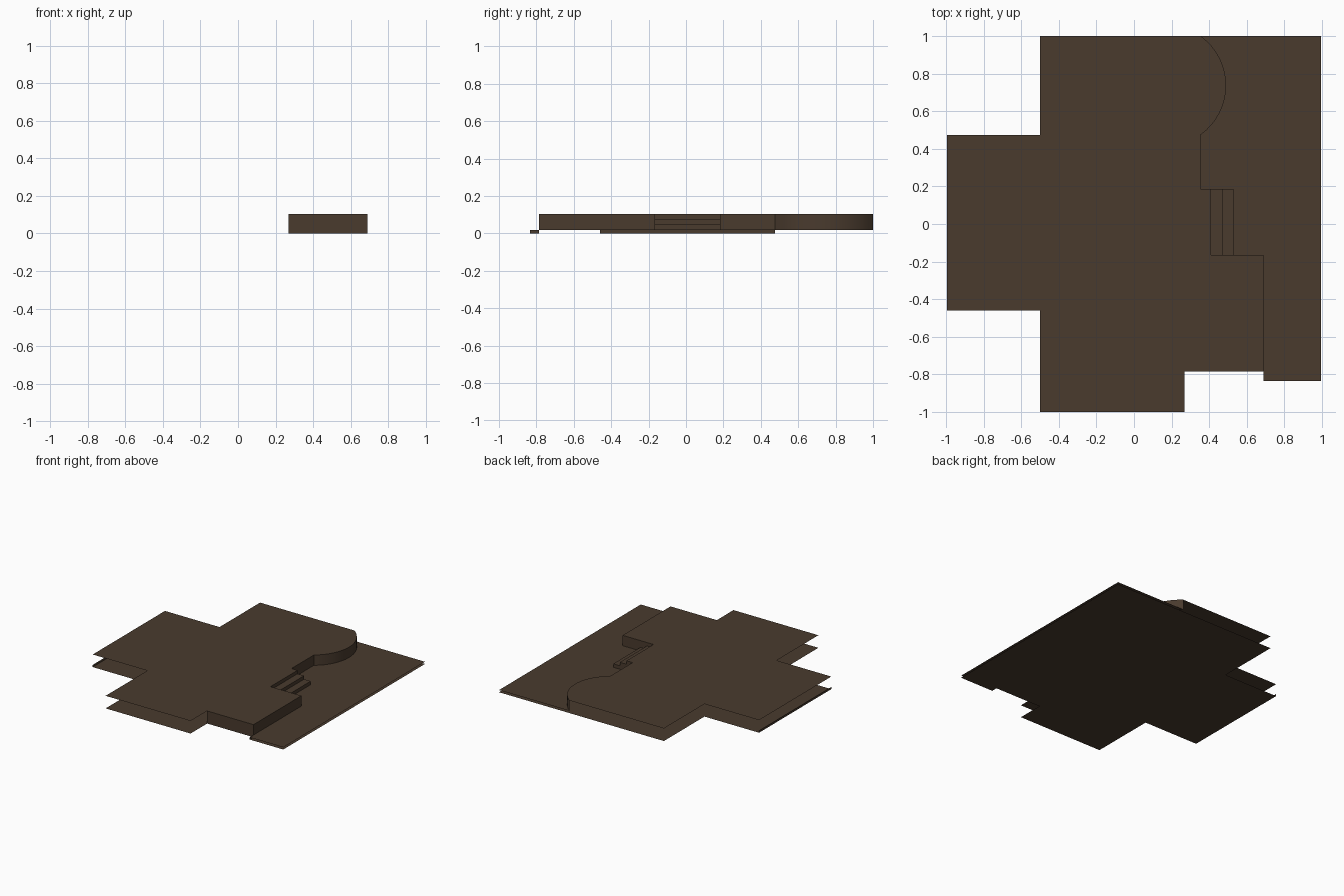
import bpy, bmesh, math

if "Cube" in bpy.data.objects:
    bpy.data.objects.remove(bpy.data.objects["Cube"])

TOP, GROUND, BASE = 0.103, 0.018, 0.0
R = 0.995

brown = bpy.data.materials.new("dark_brown_earth")
brown.diffuse_color = (0.067, 0.043, 0.027, 1)
brown.use_nodes = True
brown.node_tree.nodes["Principled BSDF"].inputs["Base Color"].default_value = brown.diffuse_color


def make_object(name, faces, smooth=False):
    """Build a mesh from a list of polygons (point lists)."""
    bm = bmesh.new()
    for pts in faces:
        bm.faces.new([bm.verts.new(p) for p in pts])
    bmesh.ops.remove_doubles(bm, verts=bm.verts[:], dist=1e-5)
    mesh = bpy.data.meshes.new(name)
    bm.to_mesh(mesh)
    bm.free()
    mesh.materials.append(brown)
    obj = bpy.data.objects.new(name, mesh)
    bpy.context.collection.objects.link(obj)
    if smooth:
        bpy.context.view_layer.objects.active = obj
        obj.select_set(True)
        bpy.ops.object.shade_smooth_by_angle(angle=math.radians(30))
        obj.select_set(False)
    return obj


def at(points, z):
    return [(x, y, z) for x, y in points]


def wall(points, z0, z1):
    """Vertical strips below a path; faces point to the left of travel."""
    return [[(*b, z0), (*a, z0), (*a, z1), (*b, z1)]
            for a, b in zip(points, points[1:])]


# Edge of the raised floor: rounded bay, straight run, then square bay
rad, half = 0.323, 0.2625
cx, cy = 0.49 - rad, 0.7375
limit = math.asin(half / rad)
bay = [(cx + rad * math.cos(t), cy + rad * math.sin(t))
       for t in (limit - 2 * limit * i / 16 for i in range(17))]
bay[0] = (bay[0][0], 1.0)
S0, S1 = 0.185, -0.165            # stair side positions
north = bay + [(0.355, S0)]
south = [(0.355, S1), (0.69, S1), (0.69, -0.785), (0.27, -0.785)]
left_side = [(-0.5, -1), (-0.5, -0.46), (-R, -0.46),
             (-R, 0.475), (-0.5, 0.475), (-0.5, 1)]

# Raised floor sheet, including the top stair tread
tread = [(0.41, S0), (0.41, S1)]
deck = north + tread + south + [(0.27, -1)] + left_side
make_object("raised_floor", [at(deck[::-1], TOP)])

# Retaining walls down to the lower ground
make_object("retaining_wall", wall(north, GROUND, TOP) + wall(south, GROUND, TOP), True)

# Three-step stair
xs = [0.355, 0.41, 0.47, 0.53]
rise = (TOP - GROUND) / 3
faces = []
for i in range(3):
    x0, x1 = xs[i], xs[i + 1]
    z = TOP - i * rise
    if i:
        faces.append(at([(x0, S1), (x1, S1), (x1, S0), (x0, S0)], z))
    faces += wall([(x1, S0), (x1, S1)], z - rise, z)
    faces += wall([(x0, S0), (x1, S0)], GROUND, z)
    faces += wall([(x1, S1), (x0, S1)], GROUND, z)
make_object("stair_steps", faces)

# Lower ground sheet beside the walls
ground = north + [(0.53, S0), (0.53, S1)] + south[:3] + [
    (0.69, -0.835), (R, -0.835), (R, 1)]
make_object("lower_ground", [at(ground, GROUND)])

# Base sheet underneath everything
base = [(R, 1), (R, -0.835), (0.69, -0.835), (0.69, -0.785),
        (0.27, -0.785), (0.27, -1)] + left_side
make_object("base_sheet", [at(base, BASE)])

# Short skirts closing the notch and the far arm end
make_object("base_skirts",
            wall([(0.69, -0.835), (0.69, -0.785), (0.27, -0.785)], BASE, GROUND)
            + wall([(-R, -0.46), (-R, 0.475)], BASE, GROUND))
